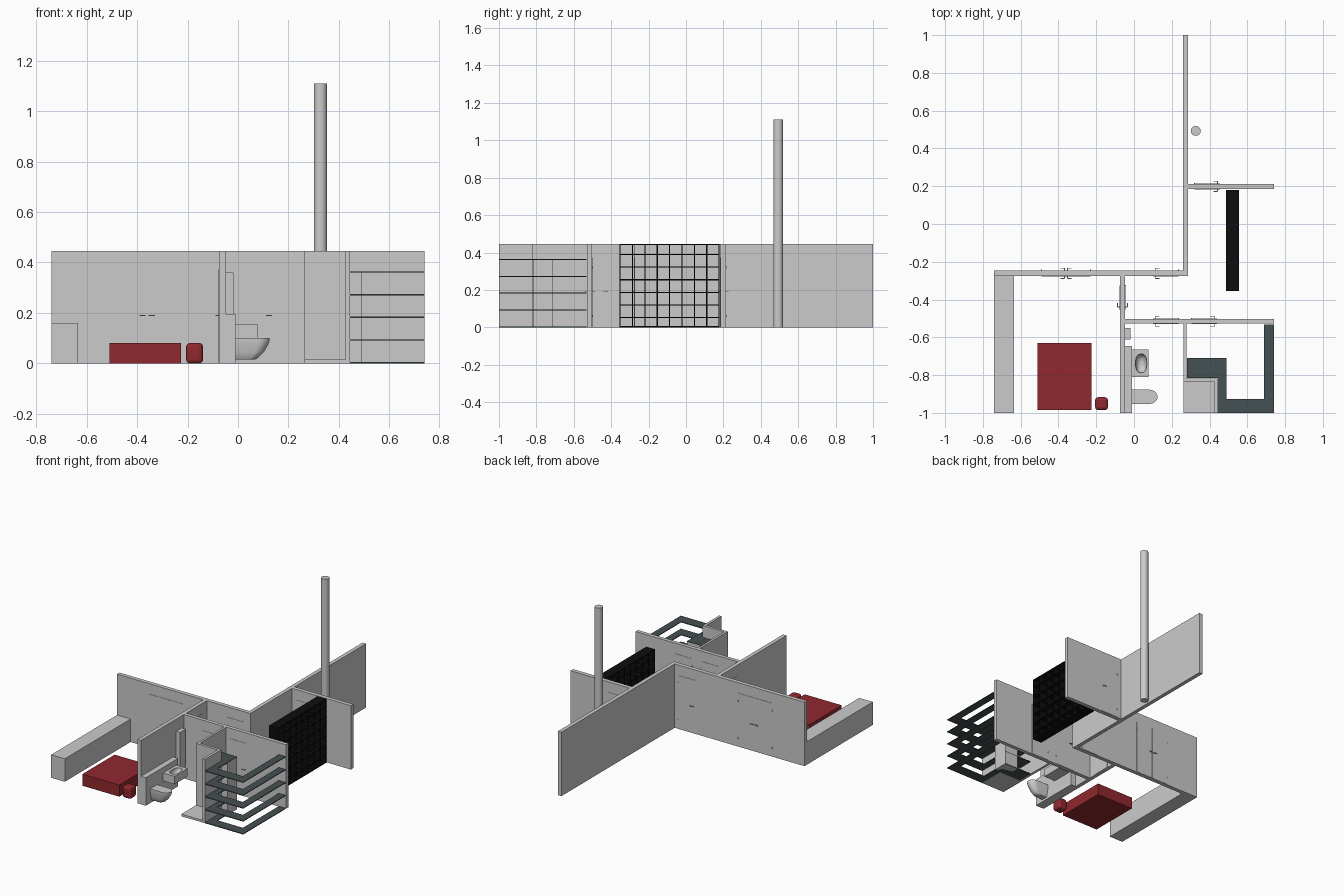
import bpy, bmesh, math

if "Cube" in bpy.data.objects:
    bpy.data.objects.remove(bpy.data.objects["Cube"])

H = 0.445


def material(name, rgb):
    m = bpy.data.materials.new(name)
    m.diffuse_color = (*rgb, 1)
    m.use_nodes = True
    m.node_tree.nodes["Principled BSDF"].inputs["Base Color"].default_value = m.diffuse_color
    return m


RED = material("red fabric", (0.28, 0.022, 0.027))
SLATE = material("slate shelf", (0.06, 0.08, 0.085))
BLACK = material("black", (0.004, 0.004, 0.004))


def finish(name, bm, mat=None):
    bmesh.ops.recalc_face_normals(bm, faces=bm.faces)
    me = bpy.data.meshes.new(name)
    bm.to_mesh(me)
    bm.free()
    ob = bpy.data.objects.new(name, me)
    bpy.context.collection.objects.link(ob)
    if mat:
        me.materials.append(mat)
    return ob


def add_box(bm, x0, x1, y0, y1, z0, z1):
    vs = bmesh.ops.create_cube(bm, size=1)["verts"]
    for v in vs:
        v.co.x = x1 if v.co.x > 0 else x0
        v.co.y = y1 if v.co.y > 0 else y0
        v.co.z = z1 if v.co.z > 0 else z0


def boxes(name, items, mat=None):
    bm = bmesh.new()
    for b in items:
        add_box(bm, *b)
    return finish(name, bm, mat)


def box(name, *b, mat=None):
    return boxes(name, [b], mat)


def prism(name, pts, z0, z1, mat=None):
    bm = bmesh.new()
    f = bm.faces.new([bm.verts.new((x, y, z0)) for x, y in pts])
    r = bmesh.ops.extrude_face_region(bm, geom=[f])
    for v in r["geom"]:
        if isinstance(v, bmesh.types.BMVert):
            v.co.z = z1
    return finish(name, bm, mat)


def smooth(ob):
    bpy.ops.object.select_all(action='DESELECT')
    bpy.context.view_layer.objects.active = ob
    ob.select_set(True)
    bpy.ops.object.shade_smooth_by_angle(angle=math.radians(40))


# Walls
box("long_wall", -0.74, 0.26, -0.275, -0.247, 0, H)
box("back_wall", 0.26, 0.287, -0.275, 1.0, 0, H)
box("right_wall", 0.287, 0.74, 0.185, 0.213, 0, H)
box("middle_wall", -0.048, 0.74, -0.528, -0.502, 0, H)
box("bathroom_wall", -0.075, -0.048, -1.0, -0.275, 0, H)
box("partition_wall", 0.263, 0.279, -0.82, -0.528, 0, H)

# Shower recess: rear and side walls over a low tray
box("shower_back", 0.263, 0.445, -0.836, -0.818, 0, H)
box("shower_side", 0.427, 0.445, -1.0, -0.836, 0, H)
box("shower_tray", 0.263, 0.427, -1.0, -0.836, 0, 0.015)


# Doors: thin leaves proud of both wall faces, with lever handles and hinges
def door(name, a0, a1, c, half, handle, hinge, along_y=False, double=False):
    items = []
    out = half + 0.002
    leaves = [(a0, a1)]
    if double:
        m = (a0 + a1) / 2
        leaves = [(a0, m - 0.0008), (m + 0.0008, a1)]
    for l0, l1 in leaves:
        items.append((l0, l1, c - out, c + out, 0.002, 0.373))
    for h in handle:
        d = 1 if h < (a0 + a1) / 2 else -1
        if double:
            d = -d
        lo, hi = sorted((h, h + d * 0.022))
        for s in (-1, 1):
            p, q = sorted((c + s * out, c + s * (out + 0.012)))
            items.append((h - 0.002, h + 0.002, p, q, 0.188, 0.192))
            p, q = sorted((c + s * (out + 0.009), c + s * (out + 0.013)))
            items.append((lo, hi, p, q, 0.188, 0.192))
    for h in hinge:
        for z in (0.06, 0.32):
            items.append((h - 0.002, h + 0.002, c, c + out + 0.003, z - 0.006, z + 0.006))
    if along_y:
        items = [(y0, y1, x0, x1, z0, z1) for x0, x1, y0, y1, z0, z1 in items]
    boxes(name, items)


door("double_door", -0.49, -0.23, -0.261, 0.014, [-0.368, -0.352], [-0.49, -0.23], double=True)
door("hall_door", 0.10, 0.235, -0.261, 0.014, [0.113], [0.235])
door("bathroom_door", 0.10, 0.235, -0.515, 0.013, [0.113], [0.235])
door("closet_door", 0.305, 0.44, -0.515, 0.013, [0.427], [0.305])
door("right_wall_door", 0.32, 0.455, 0.199, 0.014, [0.442], [0.32])
door("bedroom_door", -0.455, -0.325, -0.0615, 0.0135, [-0.44], [-0.325], along_y=True)

# Bedroom furniture
box("low_cabinet", -0.74, -0.635, -1.0, -0.275, 0, 0.16)
box("bed", -0.51, -0.225, -0.985, -0.63, 0, 0.081, mat=RED)
stool = box("stool", -0.206, -0.138, -0.985, -0.917, 0, 0.081, mat=RED)
bev = stool.modifiers.new("round", 'BEVEL')
bev.width, bev.segments = 0.016, 3

# Column
bm = bmesh.new()
bmesh.ops.create_cone(bm, cap_ends=True, segments=32, radius1=0.026, radius2=0.026, depth=1.11)
bmesh.ops.translate(bm, verts=bm.verts, vec=(0.327, 0.493, 0.555))
smooth(finish("column", bm))

# Corner shelves around a square post
outline = [(0.28, -0.71), (0.28, -0.815), (0.445, -0.815), (0.445, -1.0), (0.74, -1.0),
           (0.74, -0.532), (0.687, -0.532), (0.687, -0.927), (0.49, -0.927), (0.49, -0.71)]
for i in range(5):
    prism(f"shelf_{i + 1}", outline, 0.09 * i, 0.09 * i + 0.005, SLATE)
box("shelf_post", 0.388, 0.491, -0.815, -0.71, 0, 0.362)

# Open lattice bookcase
grid = []
for i in range(9):
    y = -0.352 + i * 0.0661
    grid.append((0.487, 0.555, y - 0.003, y + 0.003, 0, H))
for z in [0.003] + [0.052 + k * 0.0675 for k in range(6)] + [H - 0.003]:
    grid.append((0.487, 0.555, -0.355, 0.18, z - 0.003, z + 0.003))
boxes("lattice_bookcase", grid, BLACK)

# Bathroom ledge and slim wall cabinet
box("bathroom_ledge", -0.048, -0.01, -1.0, -0.645, 0, 0.195)
box("slim_wall_cabinet", -0.048, -0.018, -0.612, -0.55, 0.1, 0.36)

# Wash basin: block with an oval bowl cut in
basin = box("wash_basin", -0.01, 0.078, -0.81, -0.665, 0.1, 0.156)
bm = bmesh.new()
bmesh.ops.create_uvsphere(bm, u_segments=32, v_segments=16, radius=1)
for v in bm.verts:
    for a in (0, 1):
        v.co[a] = math.copysign(abs(v.co[a]) ** 0.8, v.co[a])
    v.co = (0.038 + v.co.x * 0.03, -0.738 + v.co.y * 0.05, 0.158 + v.co.z * 0.045)
cutter = finish("basin_cutter", bm)
cutter.hide_render = True
cutter.hide_viewport = True
cut = basin.modifiers.new("bowl", 'BOOLEAN')
cut.object, cut.operation, cut.solver = cutter, 'DIFFERENCE', 'EXACT'

# Wall-hung toilet: D-shaped sections lofted upward, each (z, front x, half width)
sections = [(0.015, 0.065, 0.020), (0.02, 0.078, 0.024), (0.045, 0.103, 0.031),
            (0.075, 0.12, 0.036), (0.09, 0.125, 0.038), (0.1, 0.125, 0.038)]
bm = bmesh.new()
rings = []
for z, xf, w in sections:
    pts = [(-0.01, -w)]
    for k in range(17):
        t = -math.pi / 2 + math.pi * k / 16
        pts.append((xf - w * 1.2 + w * 1.2 * math.cos(t), w * math.sin(t)))
    pts.append((-0.01, w))
    rings.append([bm.verts.new((x, -0.915 + y, z)) for x, y in pts])
for a, b in zip(rings, rings[1:]):
    n = len(a)
    for i in range(n):
        bm.faces.new((a[i], a[(i + 1) % n], b[(i + 1) % n], b[i]))
bm.faces.new(rings[0])
bm.faces.new(rings[-1])
smooth(finish("toilet", bm))
